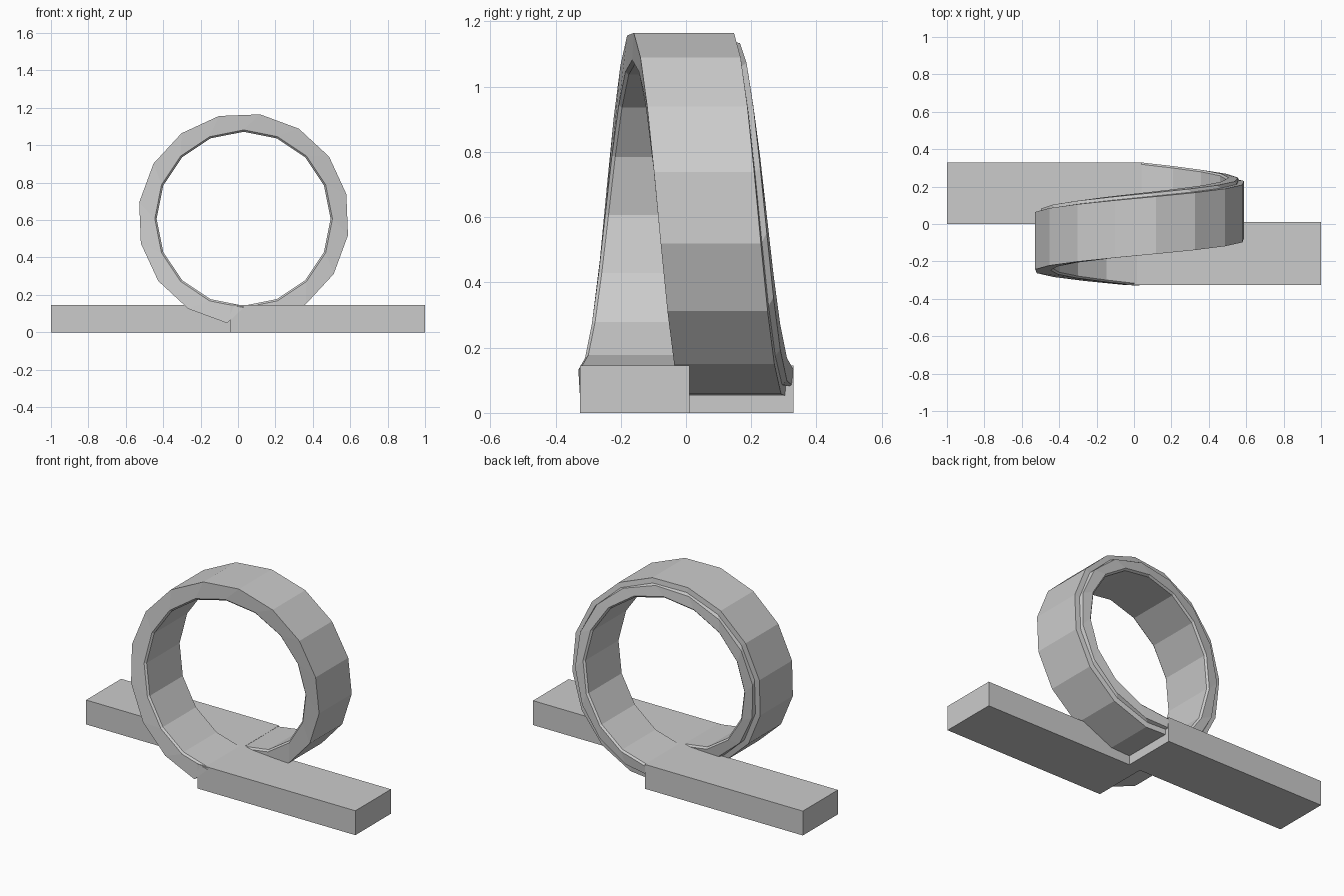
import bpy
import bmesh
import math

cube = bpy.data.objects.get("Cube")
if cube:
    bpy.data.objects.remove(cube, do_unlink=True)

grey = bpy.data.materials.new("track_grey")
grey.use_nodes = True
colour = (0.6, 0.6, 0.6, 1)
grey.diffuse_color = colour
grey.node_tree.nodes["Principled BSDF"].inputs["Base Color"].default_value = colour


def finish(bm, name):
    bmesh.ops.recalc_face_normals(bm, faces=bm.faces)
    mesh = bpy.data.meshes.new(name)
    bm.to_mesh(mesh)
    bm.free()
    mesh.materials.append(grey)
    obj = bpy.data.objects.new(name, mesh)
    bpy.context.collection.objects.link(obj)
    return obj


def bar(name, low, high):
    bm = bmesh.new()
    bmesh.ops.create_cube(bm, size=1)
    for v in bm.verts:
        for i in range(3):
            v.co[i] = high[i] if v.co[i] > 0 else low[i]
    return finish(bm, name)


# Straight entry and exit tracks
bar("entry_track", (-1, 0, 0), (0.04, 0.33, 0.145))
bar("exit_track", (-0.04, -0.325, 0), (1, 0.01, 0.145))

# Loop: a cross-section of (radius, sideways offset, angle lag) swept one turn
section = [(0.475, -0.165, 0), (0.465, -0.155, 0), (0.465, 0.155, 0),
           (0.475, 0.165, 0), (0.53, 0.165, -6), (0.535, 0.15, -9),
           (0.565, 0.147, -9), (0.565, -0.16, -9)]
STEPS = 16
bm = bmesh.new()
rings = []
for i in range(STEPS + 1):
    turn = i / STEPS
    ring = []
    for radius, side, lag in section:
        a = math.radians(360 * turn + lag)
        y = 0.165 - 0.33 * turn + side
        ring.append(bm.verts.new((0.03 + radius * math.sin(a), y,
                                  0.607 - radius * math.cos(a))))
    rings.append(ring)
for r, s in zip(rings, rings[1:]):
    for j in range(len(section)):
        k = (j + 1) % len(section)
        bm.faces.new((r[j], r[k], s[k], s[j]))
bm.faces.new(rings[0])
bm.faces.new(rings[-1])
finish(bm, "loop_track")
